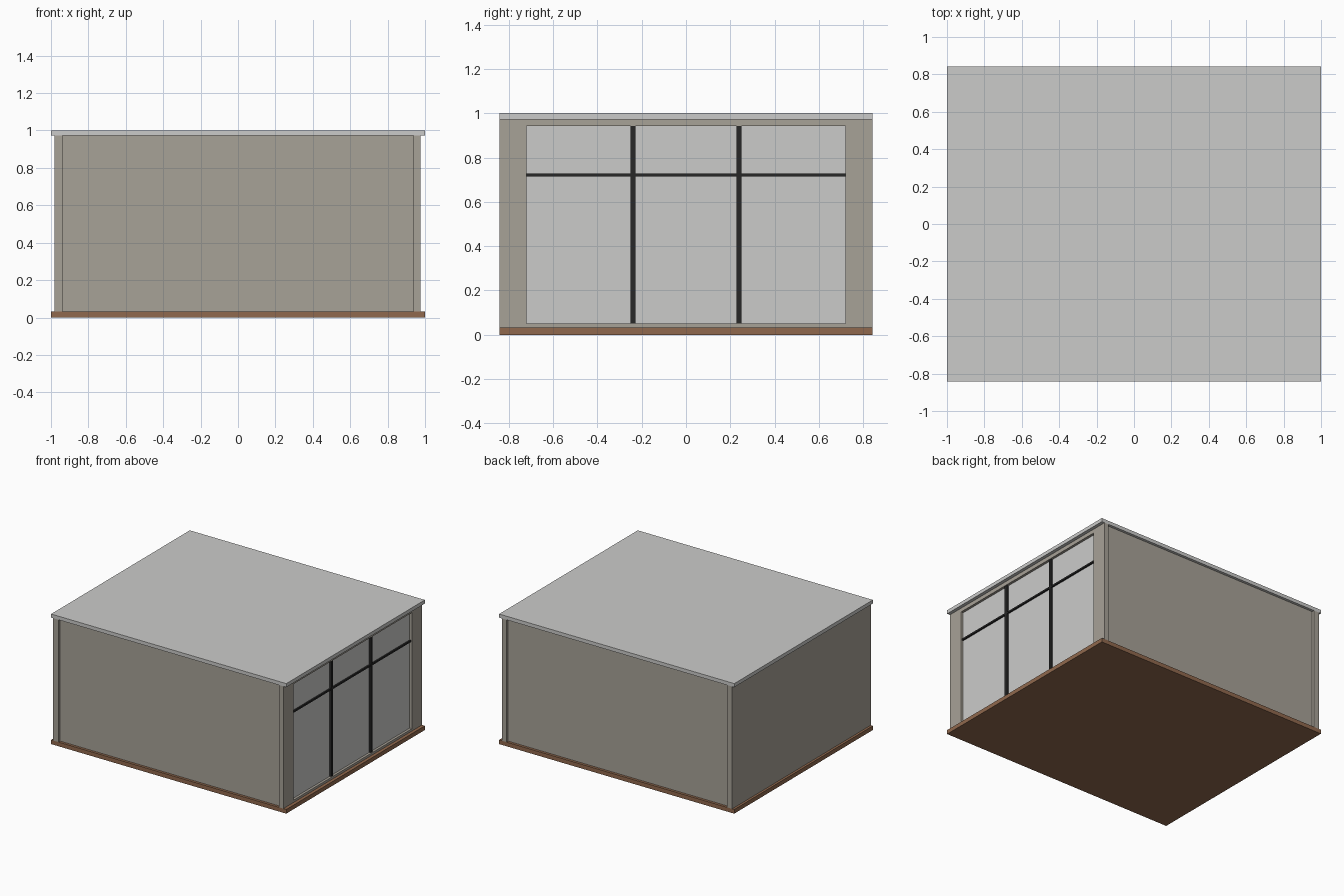
import bpy, bmesh

if "Cube" in bpy.data.objects:
    bpy.data.objects.remove(bpy.data.objects["Cube"])

def material(name, rgb):
    m = bpy.data.materials.new(name)
    m.diffuse_color = (*rgb, 1)
    m.use_nodes = True
    m.node_tree.nodes["Principled BSDF"].inputs["Base Color"].default_value = m.diffuse_color
    return m

PLASTER = material("warm grey plaster", (0.39, 0.36, 0.31))
ROOF = material("pale grey", (0.60, 0.60, 0.59))
GLASS = material("glass grey", (0.60, 0.60, 0.59))
WOOD = material("brown wood", (0.28, 0.14, 0.075))
BLACK = material("black metal", (0.02, 0.02, 0.02))

def box(name, x, y, z, mat):
    """Box from (min, max) ranges on each axis."""
    me = bpy.data.meshes.new(name)
    bm = bmesh.new()
    bmesh.ops.create_cube(bm, size=1)
    for v in bm.verts:
        for i, (lo, hi) in enumerate((x, y, z)):
            v.co[i] = lo if v.co[i] < 0 else hi
    bm.to_mesh(me)
    bm.free()
    me.materials.append(mat)
    ob = bpy.data.objects.new(name, me)
    bpy.context.collection.objects.link(ob)
    return ob

W, D = 1.0, 0.842          # half width, half depth
Z0, Z1 = 0.032, 0.972      # floor top, ceiling underside
XI, XO = 0.938, 0.975      # window wall, inner and outer face

# Floor and roof slabs
box("floor", (-W, W), (-D, D), (0, Z0), WOOD)
box("roof", (-W, W), (-D, D), (Z1, 1), ROOF)

# Solid left wall, and the recessed front and back walls
box("left_wall", (-0.982, -0.938), (-D, D), (Z0, Z1), PLASTER)
for name, s in (("front_wall", -1), ("back_wall", 1)):
    ys = sorted((s * (D - 0.02), s * (D - 0.055)))
    box(name, (-0.938, XI), ys, (Z0, Z1), PLASTER)

# Window wall: piers, sill and header around the opening
for name, s in (("front_pier", -1), ("back_pier", 1)):
    box(name, (XI, XO), sorted((s * D, s * 0.72)), (0.05, 0.942), PLASTER)
box("window_sill", (XI, XO), (-D, D), (Z0, 0.05), PLASTER)
box("window_header", (XI, XO), (-D, D), (0.942, Z1), PLASTER)

# Glass, vertical mullions and transom
box("window_glass", (0.95, 0.956), (-0.72, 0.72), (0.05, 0.942), GLASS)
for i, y in enumerate((-0.24, 0.24)):
    box(f"mullion_{i + 1}", (0.942, 0.97), (y - 0.011, y + 0.011), (0.05, 0.942), BLACK)
box("transom", (0.944, 0.968), (-0.72, 0.72), (0.715, 0.728), BLACK)
